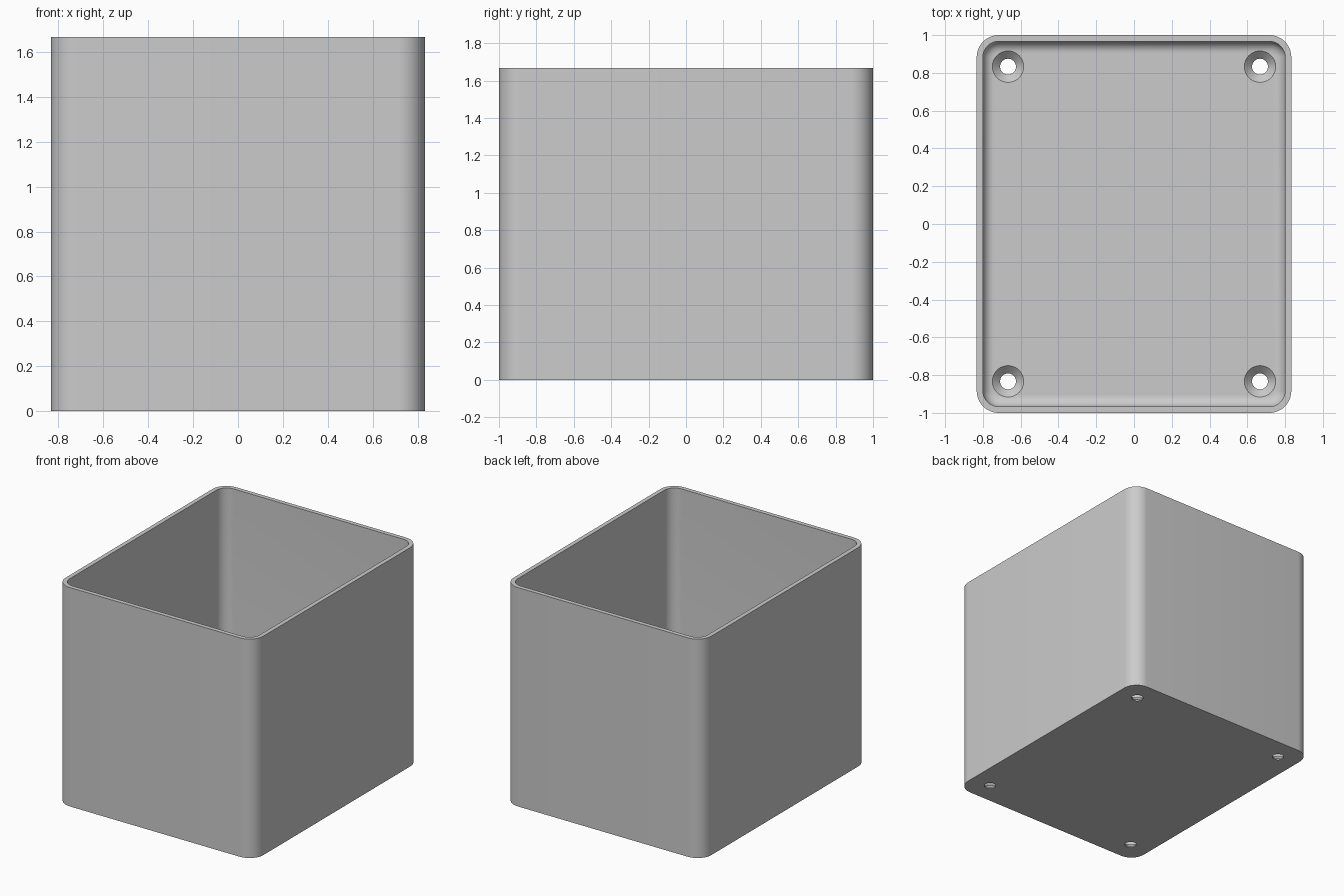
import bpy, bmesh, math

old = bpy.data.objects.get("Cube")
if old:
    bpy.data.objects.remove(old, do_unlink=True)

HALF_X, HALF_Y, HEIGHT = 0.833, 1.0, 1.667
WALL, FLOOR, RADIUS, FILLET = 0.033, 0.05, 0.117, 0.06
STEPS = 12

grey = bpy.data.materials.new("light grey")
grey.use_nodes = True
colour = (0.6, 0.6, 0.6, 1)
grey.diffuse_color = colour
grey.node_tree.nodes["Principled BSDF"].inputs["Base Color"].default_value = colour


def rounded_ring(bm, inset, z):
    """Rounded rectangle of vertices, moved inward by inset."""
    r = RADIUS - inset
    cx, cy = HALF_X - RADIUS, HALF_Y - RADIUS
    ring = []
    for quarter, (sx, sy) in enumerate([(1, 1), (-1, 1), (-1, -1), (1, -1)]):
        for i in range(STEPS + 1):
            a = (quarter + i / STEPS) * math.pi / 2
            ring.append(bm.verts.new((sx * cx + r * math.cos(a),
                                      sy * cy + r * math.sin(a), z)))
    return ring


def skin(bm, rings, close=False):
    """Join neighbouring rings with quads and cap both ends."""
    for low, high in zip(rings, rings[1:]):
        n = len(low)
        for i in range(n):
            j = (i + 1) % n
            bm.faces.new((low[i], low[j], high[j], high[i]))
    bm.faces.new(rings[0][::-1])
    bm.faces.new(rings[-1])
    bmesh.ops.recalc_face_normals(bm, faces=bm.faces)


def finish(bm, name):
    mesh = bpy.data.meshes.new(name)
    bm.to_mesh(mesh)
    bm.free()
    mesh.materials.append(grey)
    obj = bpy.data.objects.new(name, mesh)
    bpy.context.collection.objects.link(obj)
    return obj


# Open box: outer wall, rim, inner wall, filleted floor
bm = bmesh.new()
sections = [(0, 0), (0, HEIGHT), (WALL, HEIGHT)]
for i in range(9):
    a = i / 8 * math.pi / 2
    sections.append((WALL + FILLET * (1 - math.cos(a)),
                     FLOOR + FILLET * (1 - math.sin(a))))
skin(bm, [rounded_ring(bm, inset, z) for inset, z in sections])
box = finish(bm, "open_box")

# Countersunk screw holes in the floor corners
bm = bmesh.new()
profile = [(0.042, -0.1), (0.042, FLOOR - 0.041), (0.083, FLOOR), (0.083, FLOOR + 0.05)]
for sx in (-1, 1):
    for sy in (-1, 1):
        rings = []
        for r, z in profile:
            rings.append([bm.verts.new((sx * 0.667 + r * math.cos(k * math.tau / 48),
                                        sy * 0.833 + r * math.sin(k * math.tau / 48), z))
                          for k in range(48)])
        skin(bm, rings)
cutter = finish(bm, "screw_hole_cutter")
cutter.hide_render = True

cut = box.modifiers.new("screw holes", "BOOLEAN")
cut.operation = "DIFFERENCE"
cut.solver = "EXACT"
cut.object = cutter

bpy.ops.object.select_all(action="DESELECT")
box.select_set(True)
bpy.context.view_layer.objects.active = box
bpy.ops.object.modifier_apply(modifier=cut.name)
bpy.data.objects.remove(cutter, do_unlink=True)
bpy.ops.object.shade_smooth_by_angle(angle=math.radians(30))
